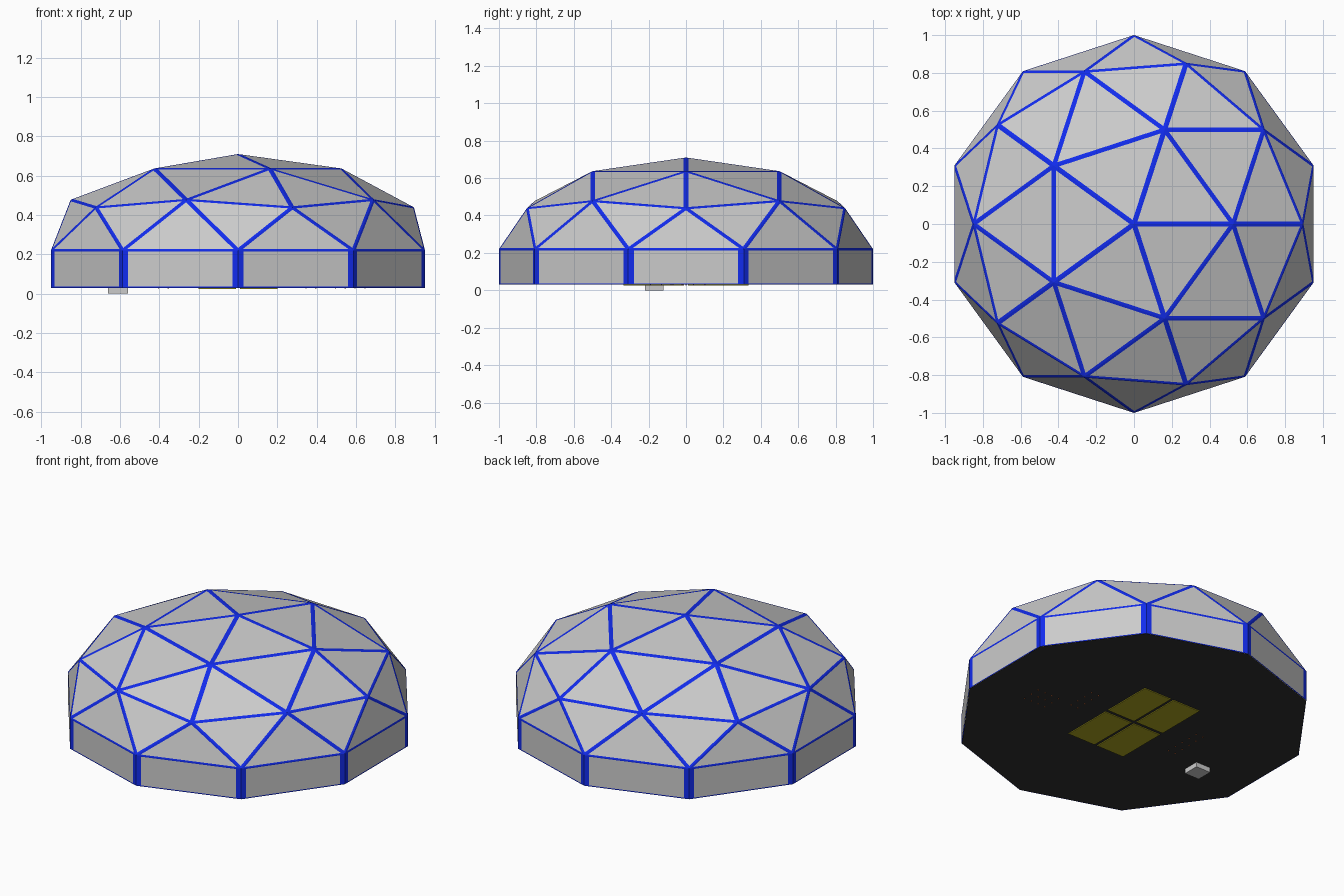
import bpy, bmesh, math
from mathutils import Matrix

if "Cube" in bpy.data.objects:
    bpy.data.objects.remove(bpy.data.objects["Cube"])


def material(name, color):
    m = bpy.data.materials.new(name)
    m.diffuse_color = (*color, 1)
    m.use_nodes = True
    m.node_tree.nodes["Principled BSDF"].inputs["Base Color"].default_value = m.diffuse_color
    return m


BLUE = material("blue_frame", (0.006, 0.025, 0.85))
BLACK = material("dark_floor", (0.03, 0.03, 0.03))
YELLOW = material("yellow_mat", (0.42, 0.38, 0.015))
RUST = material("rust_peg", (0.4, 0.1, 0.03))


def to_object(bm, name, mat=None):
    me = bpy.data.meshes.new(name)
    bm.to_mesh(me)
    bm.free()
    if mat:
        me.materials.append(mat)
    ob = bpy.data.objects.new(name, me)
    bpy.context.collection.objects.link(ob)
    return ob


def framed(bm, name, width, z_scale, z_base):
    """Inset every face; rims become the frame, centres the panels."""
    bmesh.ops.recalc_face_normals(bm, faces=bm.faces)
    rim = bmesh.ops.inset_individual(bm, faces=bm.faces[:], thickness=width,
                                     use_even_offset=True)["faces"]
    for f in bm.faces:
        f.material_index = 0
    for f in rim:
        f.material_index = 1
    bm.transform(Matrix.Translation((0, 0, z_base)) @ Matrix.Diagonal((1, 1, z_scale, 1)))
    panels = bm.copy()
    for part, index, suffix, mat in ((panels, 1, "panels", None), (bm, 0, "frame", BLUE)):
        drop = [f for f in part.faces if f.material_index == index]
        bmesh.ops.delete(part, geom=drop, context='FACES')
        for f in part.faces:
            f.material_index = 0
        to_object(part, name + "_" + suffix, mat)


def box(name, center, size, mat=None):
    bm = bmesh.new()
    bmesh.ops.create_cube(bm, size=1)
    bm.transform(Matrix.Translation(center) @ Matrix.Diagonal((*size, 1)))
    return to_object(bm, name, mat)


FLOOR_Z, WALL_TOP, TOP = 0.03, 0.22, 0.71

# Squashed geodesic dome: upper half of a subdivided icosahedron
bm = bmesh.new()
bmesh.ops.create_icosphere(bm, subdivisions=2, radius=1)
bmesh.ops.delete(bm, geom=[v for v in bm.verts if v.co.z < -0.01], context='VERTS')
framed(bm, "dome", 0.0135, TOP - WALL_TOP, WALL_TOP)

# Ten-sided wall, with wide posts and thin rails
corners = [(math.cos(math.radians(18 + 36 * i)), math.sin(math.radians(18 + 36 * i)))
           for i in range(10)]
squash = 0.2
bm = bmesh.new()
low = [bm.verts.new((x, y, 0)) for x, y in corners]
high = [bm.verts.new((x, y, (WALL_TOP - FLOOR_Z) / squash)) for x, y in corners]
for i in range(10):
    j = (i + 1) % 10
    bm.faces.new((low[i], low[j], high[j], high[i]))
framed(bm, "wall", 0.03, squash, FLOOR_Z)

# Floor slab
bm = bmesh.new()
base = bm.faces.new([bm.verts.new((x * 0.998, y * 0.998, FLOOR_Z)) for x, y in reversed(corners)])
to_object(bm, "floor", BLACK)

# Four mats set into the floor
for sx in (-1, 1):
    for sy in (-1, 1):
        box("floor_mat", (sx * 0.105, sy * 0.173, 0.029), (0.19, 0.322, 0.008), YELLOW)

# Small block under the floor
box("under_block", (-0.61, -0.17, 0.018), (0.1, 0.1, 0.036))

# Tiny furniture leg tips poking through the floor
for cx, cy, nx, ny in ((0.57, -0.13, 4, 3), (0.37, 0.01, 2, 4), (-0.38, 0.0, 2, 5)):
    for i in range(nx):
        for j in range(ny):
            box("leg_tip", (cx + (i - (nx - 1) / 2) * 0.05, cy + (j - (ny - 1) / 2) * 0.06, 0.029),
                (0.006, 0.006, 0.006), RUST)
